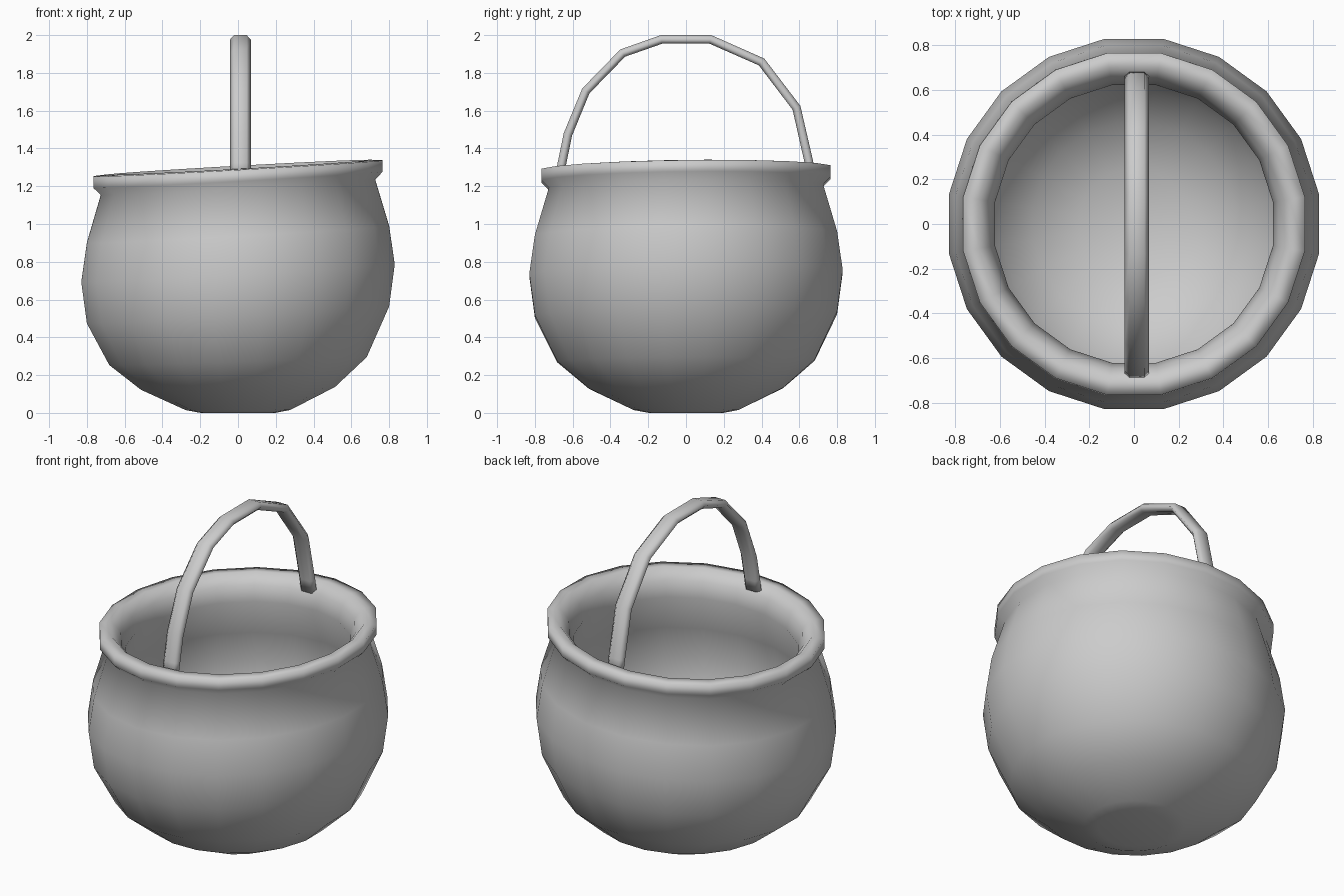
import bpy, bmesh, math
from mathutils import Vector

if "Cube" in bpy.data.objects:
    bpy.data.objects.remove(bpy.data.objects["Cube"])

SIDES = 20


def finish(bm, name):
    bmesh.ops.remove_doubles(bm, verts=bm.verts, dist=1e-4)
    bmesh.ops.recalc_face_normals(bm, faces=bm.faces)
    for f in bm.faces:
        f.smooth = True
    mesh = bpy.data.meshes.new(name)
    bm.to_mesh(mesh)
    bm.free()
    obj = bpy.data.objects.new(name, mesh)
    bpy.context.collection.objects.link(obj)
    return obj


def skin(bm, rings, wrap):
    """Bridge consecutive rings of vertices with quads."""
    n = len(rings[0])
    pairs = list(zip(rings, rings[1:])) + ([(rings[-1], rings[0])] if wrap else [])
    for a, b in pairs:
        for i in range(n if not wrap else n - 1):
            j = (i + 1) % n
            bm.faces.new((a[i], a[j], b[j], b[i]))


# Pot: lathed wall, outside then over the rolled rim and down the inside
profile = [(0.0, 0.0), (0.2, 0.0), (0.28, 0.015), (0.52, 0.13), (0.69, 0.275),
           (0.81, 0.52), (0.84, 0.74), (0.81, 0.945), (0.735, 1.195),
           (0.775, 1.235), (0.775, 1.295), (0.705, 1.30), (0.655, 1.24),
           (0.63, 1.15), (0.70, 0.93), (0.735, 0.74), (0.705, 0.54),
           (0.60, 0.34), (0.46, 0.2), (0.25, 0.1), (0.0, 0.085)]
bm = bmesh.new()
rings = []
for k in range(SIDES):
    a = math.radians(9 + 360 / SIDES * k)
    ring = []
    for r, z in profile:
        x, y = r * math.cos(a), r * math.sin(a)
        # slight hand-made lean, fading out at the flat base
        lean = min(1, z / 0.5) * (0.056 * x + 0.012 * y)
        ring.append(bm.verts.new((x, y, z + lean)))
    rings.append(ring)
skin(bm, rings, True)
finish(bm, "pot")

# Handle: flattened hexagonal strap swept along an arch
path = [(-0.67, 1.25), (-0.657, 1.32), (-0.625, 1.475), (-0.53, 1.705), (-0.335, 1.905),
        (-0.13, 1.977), (0.13, 1.977), (0.40, 1.858), (0.585, 1.615),
        (0.65, 1.33), (0.665, 1.25)]
section = [(-0.055, 0.0), (-0.033, 0.023), (0.033, 0.023),
           (0.055, 0.0), (0.033, -0.023), (-0.033, -0.023)]
bm = bmesh.new()
pts = [Vector(p) for p in path]
rings = []
for i, p in enumerate(pts):
    t = (pts[min(i + 1, len(pts) - 1)] - pts[max(i - 1, 0)]).normalized()
    n = Vector((-t.y, t.x))
    rings.append([bm.verts.new((0.013 + u, p.x + n.x * v, p.y + n.y * v))
                  for u, v in section])
skin(bm, rings, False)
bm.faces.new(rings[0])
bm.faces.new(rings[-1])
finish(bm, "handle")
